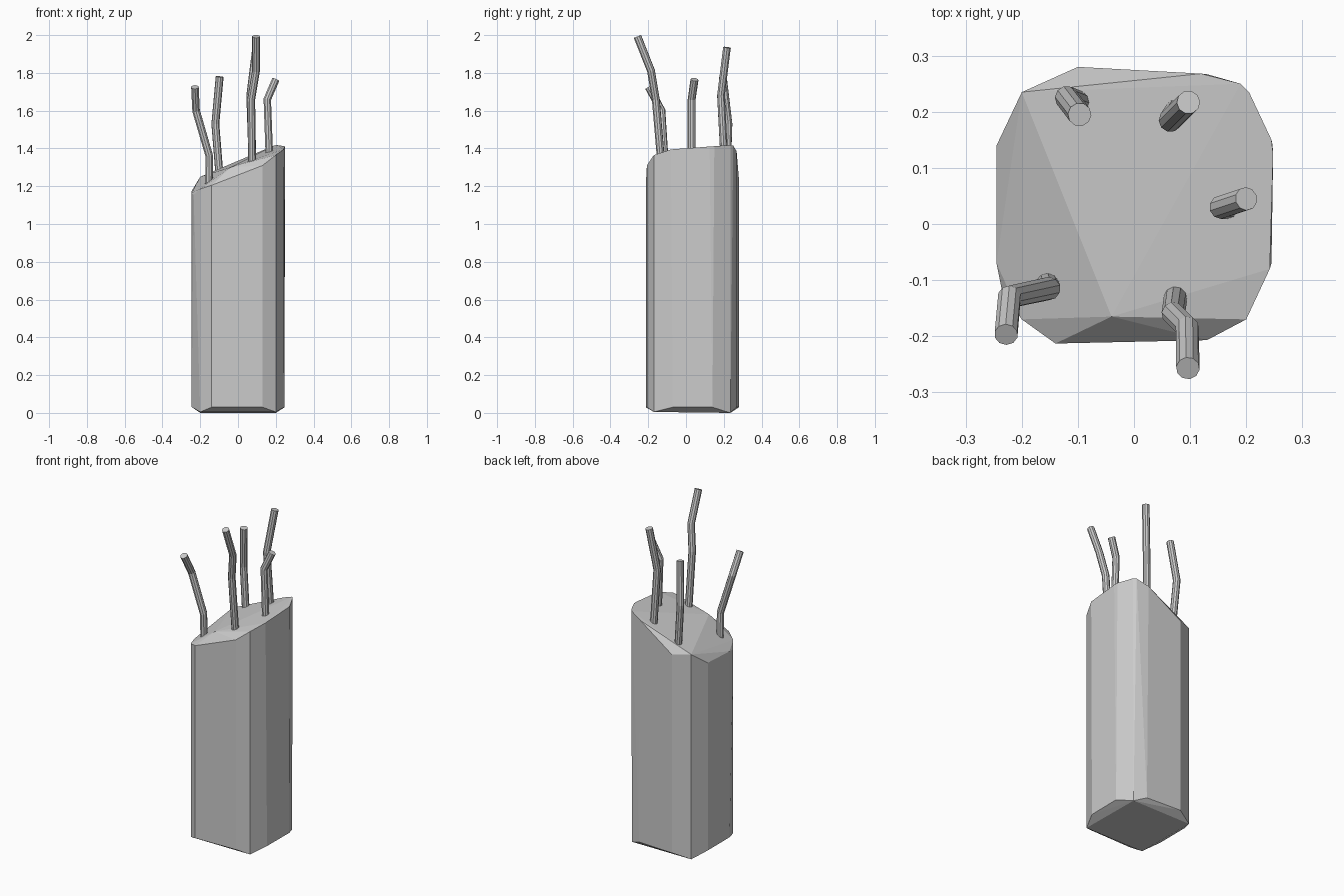
import bpy, bmesh

if "Cube" in bpy.data.objects:
    bpy.data.objects.remove(bpy.data.objects["Cube"])

# Broken concrete block: chamfered square column, sloped fracture on top
foot = [(x, y, 0.005 if y < 0 else 0.0) for x in (-0.2, 0.2) for y in (-0.17, 0.235)]
skirt = [(x, y, 0.03) for x, y in (
    (-0.14, -0.213), (0.13, -0.207), (0.245, -0.07), (0.247, 0.14),
    (0.13, 0.267), (-0.10, 0.28), (-0.245, 0.14), (-0.245, -0.07))]
# lower rim keeps the corner edges running down the full height
rim = [(x, y, 0.01) for x in (-0.2, 0.2) for y in (-0.17, 0.235)]
crown = [
    (-0.245, 0.14, 1.175), (-0.20, 0.235, 1.25), (-0.10, 0.28, 1.24),
    (0.12, 0.268, 1.385), (0.19, 0.25, 1.415), (0.205, 0.235, 1.418),
    (0.245, 0.15, 1.412), (0.248, 0.125, 1.41), (0.242, -0.08, 1.395),
    (0.20, -0.17, 1.365), (0.13, -0.207, 1.31), (-0.14, -0.213, 1.205),
    (-0.20, -0.17, 1.185), (-0.235, -0.12, 1.155), (-0.245, -0.07, 1.165),
    (-0.04, -0.165, 1.30)]

bm = bmesh.new()
for p in foot + skirt + rim + crown:
    bm.verts.new(p)
hull = bmesh.ops.convex_hull(bm, input=bm.verts)
junk = {g for g in hull["geom_interior"] + hull["geom_unused"]
        if isinstance(g, bmesh.types.BMVert)}
bmesh.ops.delete(bm, geom=list(junk), context='VERTS')
bmesh.ops.dissolve_limit(bm, angle_limit=0.03, verts=bm.verts, edges=bm.edges)
bmesh.ops.recalc_face_normals(bm, faces=bm.faces)
me = bpy.data.meshes.new("concrete_block")
bm.to_mesh(me)
bm.free()
bpy.context.collection.objects.link(bpy.data.objects.new("concrete_block", me))


def bar(name, points, radius=0.021):
    """Bent steel rod with ten sides and flat caps."""
    cu = bpy.data.curves.new(name + "_path", 'CURVE')
    cu.dimensions = '3D'
    cu.bevel_depth = radius
    cu.bevel_resolution = 3
    cu.use_fill_caps = True
    sp = cu.splines.new('POLY')
    sp.points.add(len(points) - 1)
    for q, co in zip(sp.points, points):
        q.co = (*co, 1)
    sp.use_smooth = False
    path = bpy.data.objects.new(name + "_path", cu)
    bpy.context.collection.objects.link(path)
    dg = bpy.context.evaluated_depsgraph_get()
    mesh = bpy.data.meshes.new_from_object(path.evaluated_get(dg))
    bpy.data.objects.remove(path)
    mesh.shade_flat()
    bpy.context.collection.objects.link(bpy.data.objects.new(name, mesh))


# Exposed reinforcing bars
bar("bar_front_left", [(-0.155, -0.105, 1.15), (-0.152, -0.115, 1.36),
                       (-0.222, -0.13, 1.6), (-0.228, -0.197, 1.725)])
bar("bar_front_right", [(0.075, -0.125, 1.25), (0.07, -0.16, 1.66),
                        (0.095, -0.185, 1.81), (0.096, -0.257, 1.993)])
bar("bar_right", [(0.167, 0.03, 1.33), (0.155, 0.03, 1.66), (0.2, 0.045, 1.765)])
bar("bar_back_left", [(-0.095, 0.215, 1.22), (-0.12, 0.225, 1.53),
                      (-0.097, 0.195, 1.78)])
bar("bar_back_right", [(0.078, 0.205, 1.3), (0.065, 0.185, 1.68),
                       (0.097, 0.217, 1.935)])
